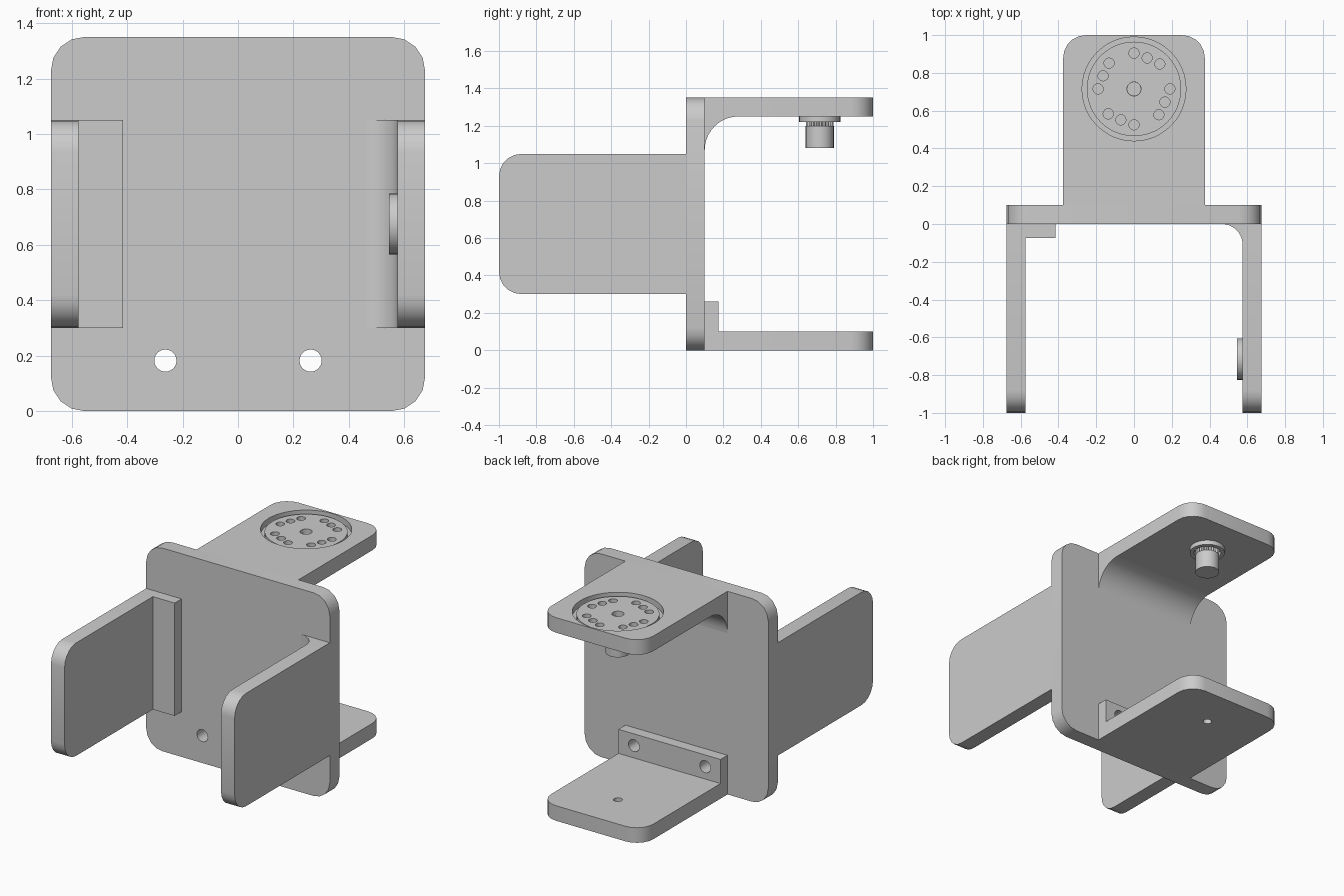
import bpy, bmesh
from math import sin, cos, pi, radians
from mathutils import Matrix, Vector

if "Cube" in bpy.data.objects:
    bpy.data.objects.remove(bpy.data.objects["Cube"])

grey = bpy.data.materials.new("plain grey")
grey.use_nodes = True
grey.diffuse_color = (0.6, 0.6, 0.6, 1)
grey.node_tree.nodes["Principled BSDF"].inputs["Base Color"].default_value = (0.6, 0.6, 0.6, 1)

X, Y, Z = Vector((1, 0, 0)), Vector((0, 1, 0)), Vector((0, 0, 1))
REACH = 0.715      # distance of the pivot along each arm
HALF = 0.375       # half width of an arm
THICK = 0.1


def frame(across, along, outward, origin):
    m = Matrix((across, along, outward)).transposed().to_4x4()
    m.translation = origin
    return m


def prism(name, outline, low, high, matrix):
    """Extrude an outline in the frame's xy plane from low to high."""
    bm = bmesh.new()
    face = bm.faces.new([bm.verts.new((a, b, low)) for a, b in outline])
    out = bmesh.ops.extrude_face_region(bm, geom=[face])["geom"]
    moved = [v for v in out if isinstance(v, bmesh.types.BMVert)]
    bmesh.ops.translate(bm, verts=moved, vec=(0, 0, high - low))
    bm.transform(matrix)
    bmesh.ops.recalc_face_normals(bm, faces=bm.faces[:])
    mesh = bpy.data.meshes.new(name)
    bm.to_mesh(mesh)
    bm.free()
    mesh.materials.append(grey)
    obj = bpy.data.objects.new(name, mesh)
    bpy.context.collection.objects.link(obj)
    return obj


def circle(r, centre=(0, 0), n=32):
    return [(centre[0] + r * cos(2 * pi * i / n), centre[1] + r * sin(2 * pi * i / n)) for i in range(n)]


def rounded(x0, x1, y0, y1, r, square_start=False, n=5):
    """Rectangle outline with rounded corners, optionally square at y0."""
    pts = []
    corners = [(x1 - r, y1 - r, 0), (x0 + r, y1 - r, 90), (x0 + r, y0 + r, 180), (x1 - r, y0 + r, 270)]
    for k, (cx, cy, start) in enumerate(corners):
        if square_start and k > 1:
            pts.append((x0 if k == 2 else x1, y0))
            continue
        for i in range(n + 1):
            a = radians(start + 90 * i / n)
            pts.append((cx + r * cos(a), cy + r * sin(a)))
    return pts


def cut(obj, cutters):
    for c in cutters:
        mod = obj.modifiers.new("cut", 'BOOLEAN')
        mod.operation, mod.solver, mod.object = 'DIFFERENCE', 'EXACT', c
    bpy.context.view_layer.update()
    graph = bpy.context.evaluated_depsgraph_get()
    mesh = bpy.data.meshes.new_from_object(obj.evaluated_get(graph))
    obj.modifiers.clear()
    obj.data = mesh


def discard(cutters):
    for c in cutters:
        bpy.data.objects.remove(c)


def along_frame(m):
    """Frame whose extrusion runs along the arm: (across, outward) outline."""
    return m @ frame(X, Z, Y, (0, 0, 0))


def pivot_frame(m):
    return m @ Matrix.Translation((0, REACH, 0))


# Central plate
plate_frame = frame(X, Z, Y, (0, 0, 0))
plate = prism("central_plate", rounded(-0.675, 0.675, 0, 1.35, 0.12, n=4), 0, THICK, plate_frame)


def horn_arm(name, m, start, fillet, turn, shaft):
    """Arm carrying a recessed drive disc, with a curved inner corner."""
    p = pivot_frame(m)
    arm = prism(name + "_arm", rounded(-HALF, HALF, start, 1, 0.12, True), -THICK, 0, m)
    tools = [prism("recess", circle(0.275, n=48), -0.04, 0.05, p),
             prism("bore", circle(0.036), -0.2, 0.05, p)]
    cut(arm, tools)
    discard(tools)

    # Drive disc with four rows of three holes
    disc = prism(name + "_drive_disc", circle(0.25, n=48), -0.04, -0.015, p)
    tools = [prism("bore", circle(0.037), -0.1, 0.1, p)]
    for quarter in range(4):
        for step, r in enumerate((0.19, 0.178, 0.19)):
            a = radians(turn + 90 * quarter + 23 * step)
            tools.append(prism("hole", circle(0.027, (r * cos(a), r * sin(a)), 16), -0.1, 0.1, p))
    cut(disc, tools)
    discard(tools)

    # Raised collar on the inner face
    collar = prism(name + "_collar", circle(0.11), -0.13, -THICK, p)
    tools = [prism("bore", circle(0.085), -0.2, 0, p)]
    cut(collar, tools)
    discard(tools)

    if shaft:
        teeth = [(r * cos(pi * i / 24), r * sin(pi * i / 24))
                 for i in range(48) for r in [0.074 if i % 2 else 0.066]]
        prism(name + "_spline", teeth, -0.15, -0.06, p)
        prism(name + "_shaft", circle(0.075), -0.27, -0.15, p)

    # Concave corner between arm and plate
    steps = [pi / 2 * i / 10 for i in range(11)]
    outline = [(start, -THICK)] + [(start + fillet * (1 - sin(a)), -THICK - fillet * (1 - cos(a))) for a in steps]
    prism(name + "_corner_fillet", outline, -HALF, HALF, m @ frame(Y, Z, X, (0, 0, 0)))


def idler_arm(name, m, start):
    """Arm with a pivot hole and a bolted foot."""
    arm = prism(name + "_arm", rounded(-HALF, HALF, start, 1, 0.12, True), -THICK, 0, m)
    tools = [prism("pivot", circle(0.027), -0.2, 0.1, pivot_frame(m))]
    cut(arm, tools)
    discard(tools)
    f = along_frame(m)
    foot = [(-HALF, -THICK), (HALF, -THICK), (HALF, -0.26), (-HALF, -0.26)]
    bracket = prism(name + "_foot", foot, start, start + 0.073, f)
    tools = [prism("bolt", circle(0.04, (s * 0.262, -0.182), 24), -0.3, 0.3, f) for s in (-1, 1)]
    cut(bracket, tools)
    cut(plate, tools)
    discard(tools)


horn_arm("top", frame(X, Y, Z, (0, 0, 1.35)), THICK, 0.18, 44, True)
horn_arm("left", frame(Z, -Y, X, (0.675, 0, 0.675)), 0, 0.11, 82, False)
idler_arm("bottom", frame(-X, Y, -Z, (0, 0, 0)), THICK)
idler_arm("right", frame(-Z, -Y, -X, (-0.675, 0, 0.675)), 0)

# Smooth curved walls, keep edges sharp
for obj in bpy.context.collection.objects:
    if obj.type == 'MESH' and grey.name in obj.data.materials:
        obj.data.shade_smooth()
        obj.data.set_sharp_from_angle(angle=radians(35))
